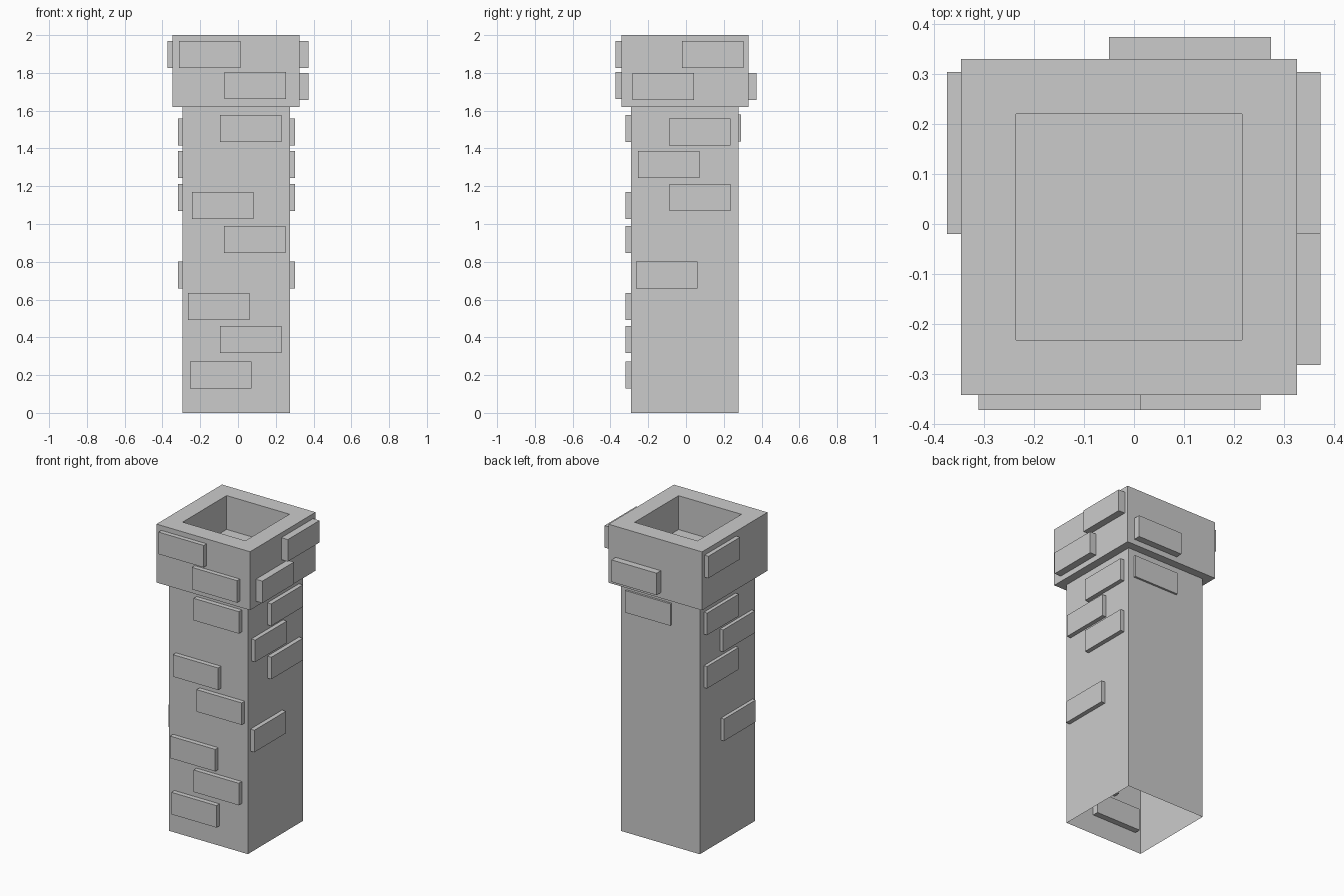
import bpy, bmesh

if "Cube" in bpy.data.objects:
    bpy.data.objects.remove(bpy.data.objects["Cube"])

CX, CY = -0.01, -0.006      # the shaft sits slightly off the brick centre


def make_object(name, bm):
    mesh = bpy.data.meshes.new(name)
    bm.to_mesh(mesh)
    bm.free()
    obj = bpy.data.objects.new(name, mesh)
    bpy.context.collection.objects.link(obj)
    return obj


# Chimney shell: square rings from the open bottom up to the recessed flue floor
bm = bmesh.new()
rings = []
for half, z in [(0.284, 0), (0.284, 1.62), (0.3365, 1.62),
                (0.3365, 2.0), (0.226, 2.0), (0.226, 1.78)]:
    rings.append([bm.verts.new((CX + sx * half, CY + sy * half, z))
                  for sx, sy in ((-1, -1), (1, -1), (1, 1), (-1, 1))])
for low, high in zip(rings, rings[1:]):
    for i in range(4):
        j = (i + 1) % 4
        bm.faces.new((low[i], low[j], high[j], high[i]))
bm.faces.new(rings[-1])
make_object("chimney_shell", bm)

# Protruding bricks: (centre along the wall, centre height)
LENGTH, HEIGHT, DEPTH = 0.325, 0.143, 0.07
side_bricks = [(0.073, 1.486), (-0.092, 1.314), (0.074, 1.139), (-0.101, 0.731)]
walls = {
    "front": [(-0.149, 1.897), (0.091, 1.732), (0.068, 1.505), (-0.081, 1.099),
              (0.089, 0.917), (-0.102, 0.564), (0.068, 0.389), (-0.092, 0.201)],
    "back": [(0.112, 1.727), (0.072, 1.507)],
    "right": [(0.142, 1.897), (-0.12, 1.727)] + side_bricks,
    "left": [(0.142, 1.897)] + side_bricks,
}
# Outer brick face on the shaft and on the cap
reach = {"front": (-0.321, -0.372), "back": (0.291, 0.374),
         "right": (0.302, 0.373), "left": (-0.317, -0.374)}

for wall, bricks in walls.items():
    for n, (along, z) in enumerate(bricks, 1):
        outer = reach[wall][z > 1.62]
        mid = outer - DEPTH / 2 if outer > 0 else outer + DEPTH / 2
        if wall in ("front", "back"):
            centre, size = (along, mid, z), (LENGTH, DEPTH, HEIGHT)
        else:
            centre, size = (mid, along, z), (DEPTH, LENGTH, HEIGHT)
        bm = bmesh.new()
        bmesh.ops.create_cube(bm, size=1)
        bmesh.ops.scale(bm, vec=size, verts=bm.verts)
        bmesh.ops.translate(bm, vec=centre, verts=bm.verts)
        make_object(f"{wall}_brick_{n}", bm)
